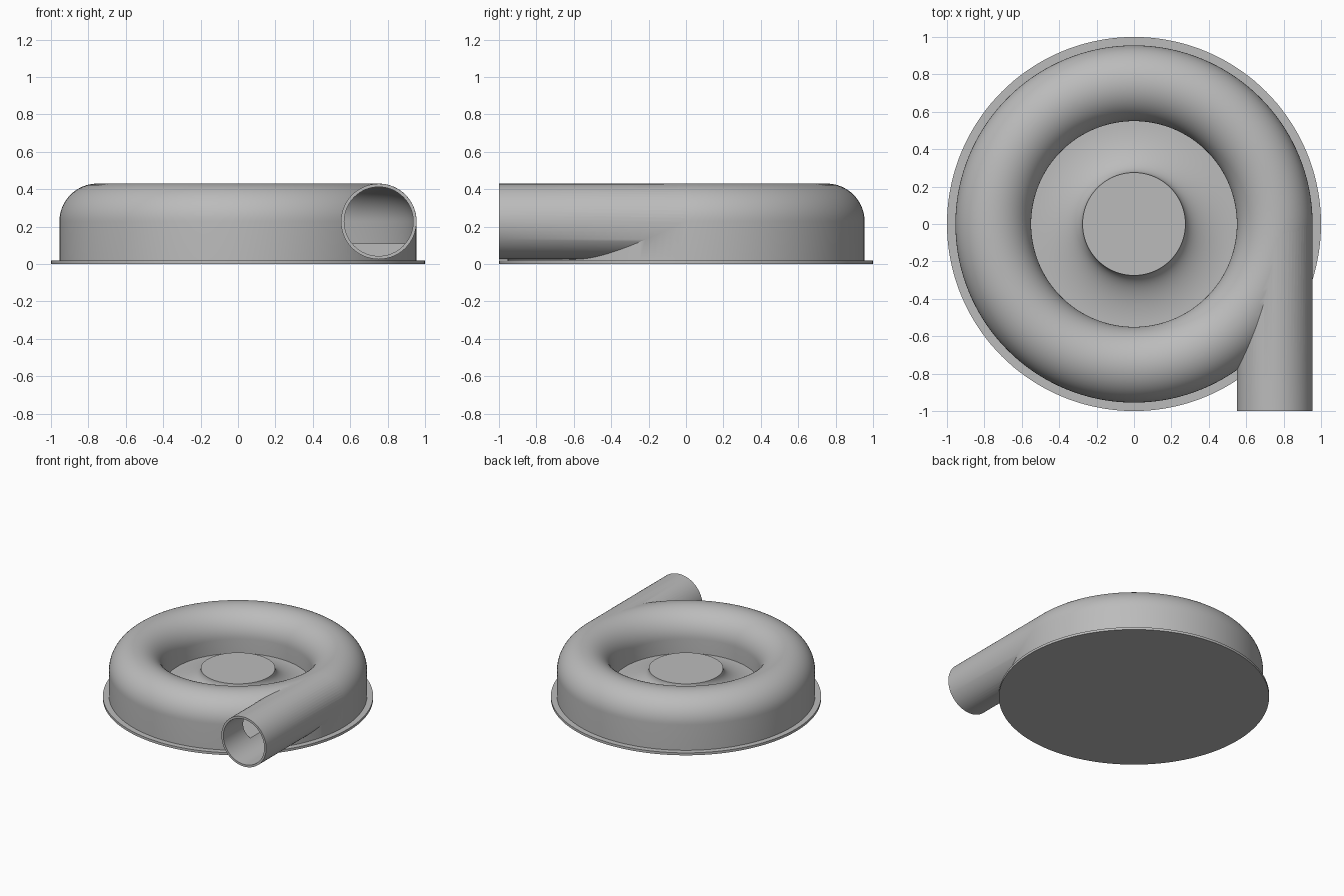
import bpy
import bmesh
from math import cos, sin, pi, radians
from mathutils import Matrix, Vector

if "Cube" in bpy.data.objects:
    bpy.data.objects.remove(bpy.data.objects["Cube"])

RING, AXIS_Z = 0.7525, 0.2275      # centre of the round channel section
OUTER, INNER = 0.2025, 0.185       # outside and inside radius of the section
FLOOR, HUB_TOP, HUB_R = 0.11, 0.245, 0.275

metal = bpy.data.materials.new("grey metal")
metal.use_nodes = True
grey = (0.5, 0.5, 0.5, 1)
metal.diffuse_color = grey
metal.node_tree.nodes["Principled BSDF"].inputs["Base Color"].default_value = grey


def arc(cx, cz, rx, rz, start, end, n):
    angles = [radians(start + (end - start) * i / n) for i in range(n + 1)]
    return [(cx + rx * cos(a), cz + rz * sin(a)) for a in angles]


def add_object(name, bm):
    bmesh.ops.recalc_face_normals(bm, faces=bm.faces)
    mesh = bpy.data.meshes.new(name)
    bm.to_mesh(mesh)
    bm.free()
    mesh.materials.append(metal)
    obj = bpy.data.objects.new(name, mesh)
    bpy.context.collection.objects.link(obj)
    return obj


def revolve(name, profile, closed=False, steps=144):
    bm = bmesh.new()
    verts = [bm.verts.new((r, 0, z)) for r, z in profile]
    pairs = list(zip(verts, verts[1:]))
    if closed:
        pairs.append((verts[-1], verts[0]))
    edges = [bm.edges.new(p) for p in pairs]
    bmesh.ops.spin(bm, geom=verts + edges, axis=(0, 0, 1), cent=(0, 0, 0),
                   angle=2 * pi, steps=steps)
    bmesh.ops.remove_doubles(bm, verts=bm.verts, dist=1e-5)
    return add_object(name, bm)


def pipe(name, radius, front, back):
    bm = bmesh.new()
    place = (Matrix.Translation(Vector((RING, (front + back) / 2, AXIS_Z)))
             @ Matrix.Rotation(pi / 2, 4, 'X'))
    bmesh.ops.create_cone(bm, cap_ends=True, segments=64, radius1=radius,
                          radius2=radius, depth=back - front, matrix=place)
    return add_object(name, bm)


def combine(target, tool, operation):
    mod = target.modifiers.new(operation.lower(), 'BOOLEAN')
    mod.operation, mod.solver, mod.object = operation, 'EXACT', tool
    bpy.context.view_layer.objects.active = target
    bpy.ops.object.modifier_apply(modifier=mod.name)
    bpy.data.objects.remove(tool)


# Housing: flange, straight outer wall, rounded channel, flared centre hub
r_out, r_in = RING + OUTER, RING - OUTER
profile = [(0, 0), (1, 0), (1, 0.02), (r_out, 0.02)]
profile += arc(RING, AXIS_Z, OUTER, OUTER, 0, 180, 32)
profile += arc(r_in, HUB_TOP, r_in - HUB_R, HUB_TOP - FLOOR, 270, 180, 20)
profile += [(0, HUB_TOP)]
housing = revolve("blower_housing", profile)

# Outlet pipe leaving the ring at a tangent
combine(housing, pipe("outlet_pipe", OUTER - 0.0005, -1, 0), 'UNION')

# Hollow channel and outlet bore
channel = [(RING + INNER, FLOOR)] + arc(RING, AXIS_Z, INNER, INNER, 0, 180, 32)
channel += [(RING - INNER, FLOOR)]
combine(housing, revolve("channel_cutter", channel, closed=True), 'DIFFERENCE')
combine(housing, pipe("bore_cutter", INNER - 0.0005, -1.1, 0), 'DIFFERENCE')

# Smooth curves, sharp rims
bpy.ops.object.select_all(action='DESELECT')
housing.select_set(True)
bpy.context.view_layer.objects.active = housing
bpy.ops.object.shade_smooth_by_angle(angle=radians(30))
